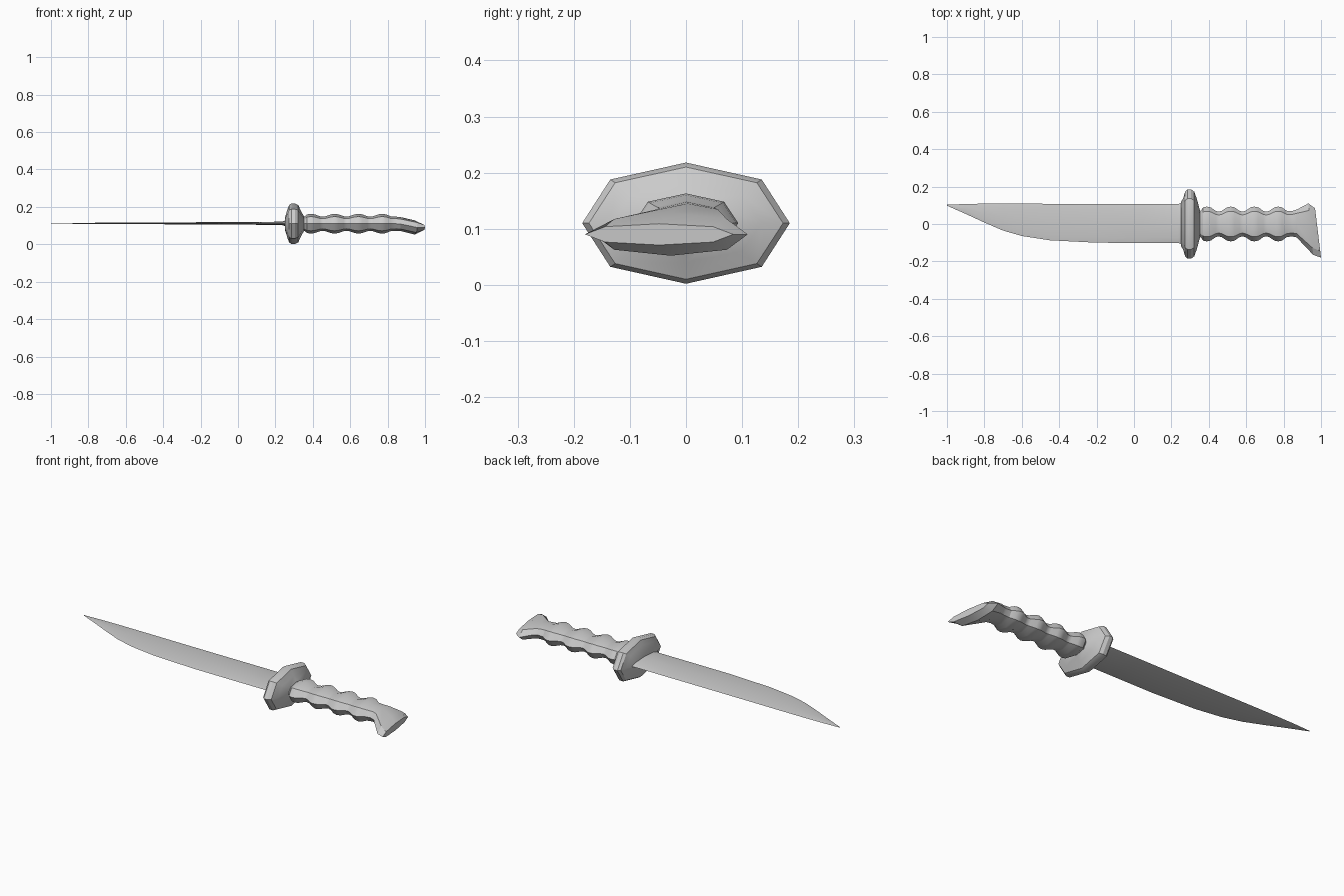
import bpy, bmesh, math

if "Cube" in bpy.data.objects:
    bpy.data.objects.remove(bpy.data.objects["Cube"])

# Eight-sided cross-section as fractions of half width (y) and half height (z)
OCT = [(1, 0), (.73, .72), (0, 1), (-.73, .72), (-1, 0), (-.73, -.72), (0, -1), (.73, -.72)]


def loft(name, rings):
    """Each ring: x at +y side, x at -y side, max y, min y, centre z, half height."""
    bm = bmesh.new()
    loops = []
    for xp, xm, yp, ym, zc, h in rings:
        loop = []
        for a, b in OCT:
            t = (a + 1) / 2
            loop.append(bm.verts.new((xm + (xp - xm) * t, ym + (yp - ym) * t, zc + b * h)))
        loops.append(loop)
    for p, q in zip(loops, loops[1:]):
        for i in range(8):
            j = (i + 1) % 8
            bm.faces.new((p[i], p[j], q[j], q[i]))
    bm.faces.new(loops[0][::-1])
    bm.faces.new(loops[-1])
    bmesh.ops.recalc_face_normals(bm, faces=bm.faces)
    me = bpy.data.meshes.new(name)
    bm.to_mesh(me)
    bm.free()
    ob = bpy.data.objects.new(name, me)
    bpy.context.collection.objects.link(ob)
    bpy.ops.object.select_all(action='DESELECT')
    ob.select_set(True)
    bpy.context.view_layer.objects.active = ob
    bpy.ops.object.shade_smooth_by_angle(angle=math.radians(28))
    return ob


def even(x, y, h, zc=.11):
    return (x, x, y, -y, zc, h)


# Blade: straight spine, edge sweeping up to the tip
edge = [(-1, .103, .098, .0008), (-.9, .107, .054, .002), (-.8, .109, .008, .003),
        (-.7, .109, -.035, .0035), (-.6, .109, -.064, .004), (-.45, .108, -.087, .0045),
        (-.2, .107, -.1, .006), (.05, .107, -.101, .007), (.235, .106, -.101, .009),
        (.255, .113, -.108, .016), (.275, .118, -.113, .03)]
loft("blade", [(x, x, yp, ym, .112, h) for x, yp, ym, h in edge])

# Guard: rounded octagonal disc
loft("guard", [even(*r) for r in [
    (.25, .115, .03), (.264, .14, .075), (.273, .173, .1), (.285, .185, .108),
    (.306, .185, .108), (.322, .173, .1), (.336, .135, .07), (.352, .075, .04)]])

# Handle: four finger bumps, then a flared, drooping pommel
grip = [even(.33, .066, .037), even(.354, .068, .038)]
for k in range(4):
    c = .39 + .127 * k
    grip += [even(c - .02, .089, .05), even(c, .093, .053), even(c + .02, .089, .05)]
    if k < 3:
        grip += [even(c + .048, .07, .04), even(c + .063, .066, .038), even(c + .078, .07, .04)]
grip += [even(.815, .071, .04),
         (.845, .845, .069, -.066, .11, .038),
         (.87, .87, .077, -.072, .108, .037),
         (.932, .958, .11, -.165, .09, .038),
         (.968, 1.0, .084, -.18, .09, .019)]
loft("handle", grip)
